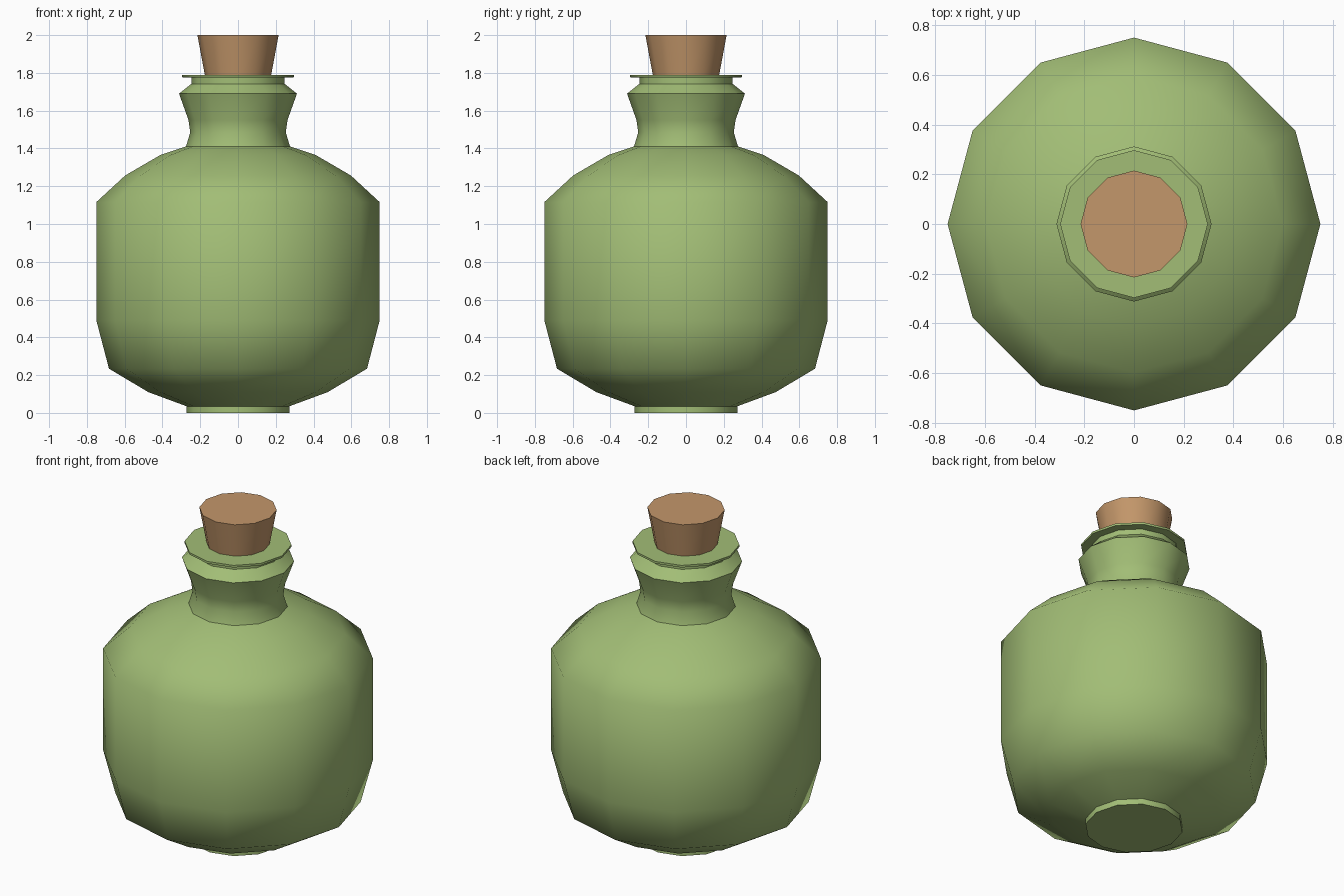
import bpy, bmesh, math

if "Cube" in bpy.data.objects:
    bpy.data.objects.remove(bpy.data.objects["Cube"])

SIDES = 12


def material(name, rgb):
    m = bpy.data.materials.new(name)
    m.diffuse_color = (*rgb, 1)
    m.use_nodes = True
    m.node_tree.nodes["Principled BSDF"].inputs["Base Color"].default_value = m.diffuse_color
    return m


def lathe(name, profile, mat, angle):
    """Spin (radius, height) points round z into a closed solid."""
    bm = bmesh.new()
    rings = [[bm.verts.new((r * math.cos(2 * math.pi * i / SIDES),
                            r * math.sin(2 * math.pi * i / SIDES), z))
              for i in range(SIDES)] for r, z in profile]
    for low, high in zip(rings, rings[1:]):
        for i in range(SIDES):
            j = (i + 1) % SIDES
            bm.faces.new((low[i], low[j], high[j], high[i]))
    bm.faces.new(rings[0][::-1])
    bm.faces.new(rings[-1])
    mesh = bpy.data.meshes.new(name)
    bm.to_mesh(mesh)
    bm.free()
    mesh.materials.append(mat)
    ob = bpy.data.objects.new(name, mesh)
    bpy.context.collection.objects.link(ob)
    bpy.ops.object.select_all(action='DESELECT')
    ob.select_set(True)
    bpy.context.view_layer.objects.active = ob
    bpy.ops.object.shade_smooth_by_angle(angle=math.radians(angle))
    return ob


green = material("green glass", (0.36, 0.51, 0.18))
brown = material("cork brown", (0.55, 0.31, 0.145))

# Foot, belly, shoulder, pinched neck, collar and flat lip
lathe("bottle", [
    (0.272, 0), (0.272, 0.035), (0.475, 0.11), (0.683, 0.234),
    (0.75, 0.49), (0.75, 1.116), (0.597, 1.257), (0.41, 1.366),
    (0.275, 1.411), (0.253, 1.485), (0.262, 1.55), (0.312, 1.69),
    (0.247, 1.742), (0.247, 1.775), (0.297, 1.777), (0.297, 1.79),
], green, 50)

# Tapered stopper
lathe("cork", [(0.172, 1.77), (0.215, 2.0)], brown, 50)
